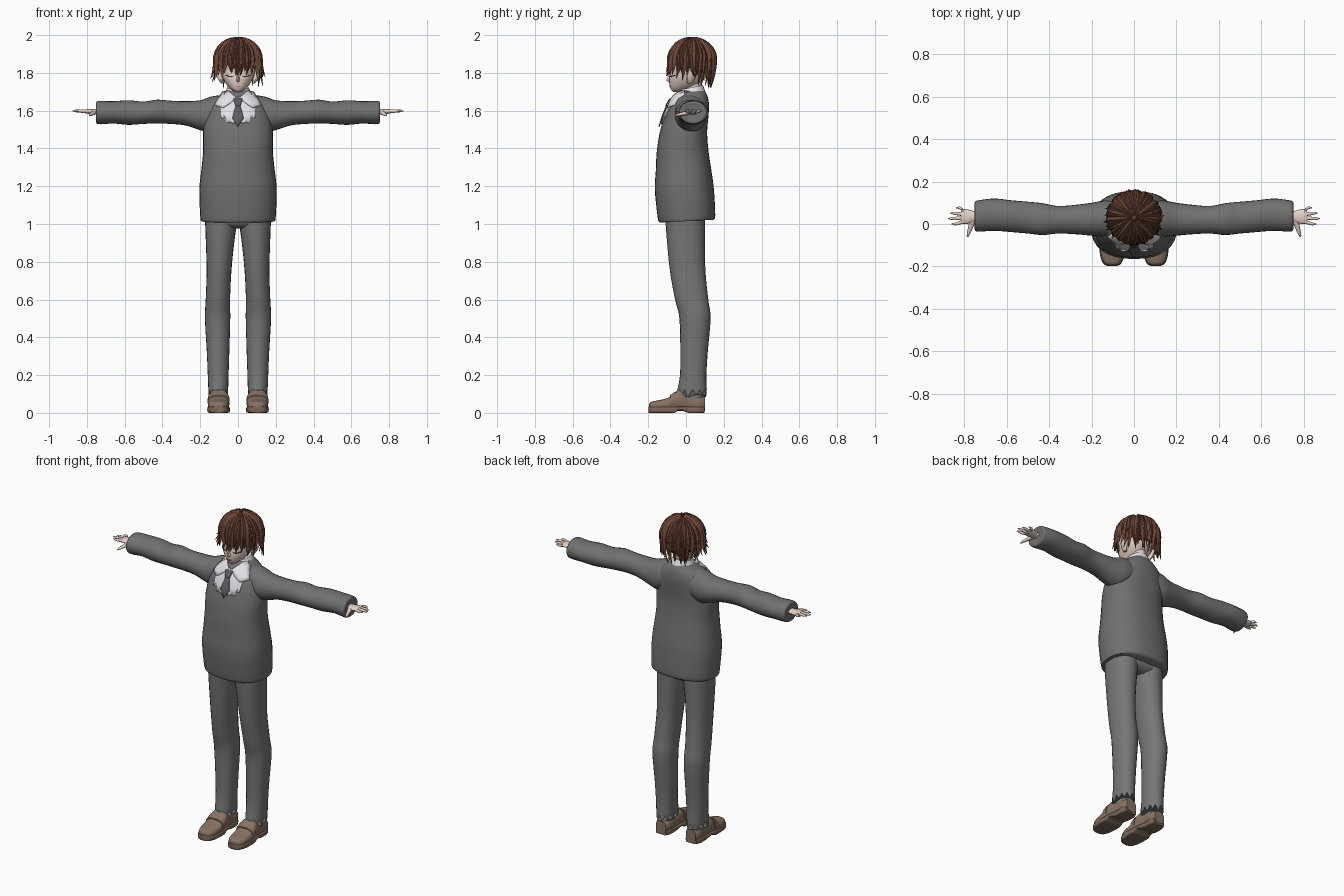
import bpy, bmesh, math, random
from mathutils import Vector, Matrix
from mathutils.bvhtree import BVHTree

random.seed(4)
if "Cube" in bpy.data.objects:
    bpy.data.objects.remove(bpy.data.objects["Cube"])


def material(name, r, g, b):
    m = bpy.data.materials.new(name)
    m.use_nodes = True
    m.diffuse_color = (r, g, b, 1)
    m.node_tree.nodes["Principled BSDF"].inputs["Base Color"].default_value = (r, g, b, 1)
    return m


WOOL = material("sweater grey", .16, .165, .16)
CLOTH = material("trouser grey", .18, .185, .185)
HAIR = material("hair brown", .15, .06, .037)
SKIN = material("skin", .8, .65, .57)
SHIRT = material("shirt white", .85, .85, .9)
TIE = material("tie grey", .11, .115, .125)
LEATHER = material("shoe brown", .25, .17, .125)
SOLE = material("sole brown", .2, .135, .1)
LASH = material("lash dark", .08, .03, .025)
LIP = material("lip rose", .5, .25, .22)


def finish(name, bm, mat, angle=45):
    bmesh.ops.recalc_face_normals(bm, faces=bm.faces)
    mesh = bpy.data.meshes.new(name)
    bm.to_mesh(mesh)
    bm.free()
    mesh.materials.append(mat)
    obj = bpy.data.objects.new(name, mesh)
    bpy.context.collection.objects.link(obj)
    bpy.ops.object.select_all(action="DESELECT")
    obj.select_set(True)
    bpy.context.view_layer.objects.active = obj
    bpy.ops.object.shade_smooth_by_angle(angle=math.radians(angle))
    return obj


def blend(secs, steps):
    """Smoothly resample the sections of a loft."""
    out = []
    for i in range(len(secs) - 1):
        quad = [secs[max(0, min(len(secs) - 1, i + k))] for k in (-1, 0, 1, 2)]
        for j in range(steps):
            t = j / steps
            out.append([b + .5 * t * (c - a + t * (2*a - 5*b + 4*c - d + t * (3*(b - c) + d - a)))
                        for a, b, c, d in zip(*quad)])
    return out + [list(secs[-1])]


def loft(name, axis, secs, mat, sides=24, square=1, ridge=0, steps=4):
    """Sections are (position, low and high of first axis, low and high of second)."""
    bm = bmesh.new()
    rings = []
    for t, a0, a1, b0, b1 in blend(secs, steps):
        ring = []
        for i in range(sides):
            e = math.tau * i / sides
            c, s = (math.copysign(abs(f) ** square, f) for f in (math.cos(e), math.sin(e)))
            s *= 1 - ridge + ridge * abs(s) ** 8
            a = (a0 + a1 + (a1 - a0) * c) / 2
            b = (b0 + b1 + (b1 - b0) * s) / 2
            ring.append(bm.verts.new({"x": (t, a, b), "y": (a, t, b), "z": (a, b, t)}[axis]))
        rings.append(ring)
    for low, high in zip(rings, rings[1:]):
        for i in range(sides):
            k = (i + 1) % sides
            bm.faces.new((low[i], low[k], high[k], high[i]))
    bm.faces.new(rings[0])
    bm.faces.new(rings[-1])
    return finish(name, bm, mat)


def centred(secs):
    """Widen (position, half width, low, high) into full sections."""
    return [(t, -w, w, lo, hi) for t, w, lo, hi in secs]


def mirror(obj):
    twin = obj.copy()
    twin.data = obj.data.copy()
    twin.name = obj.name.replace("left", "right")
    twin.data.transform(Matrix.Scale(-1, 4, (1, 0, 0)))
    twin.data.flip_normals()
    bpy.context.collection.objects.link(twin)


def patch(name, outline, targets, mat, lift):
    """Lay a thin plate, drawn as x and z, on the front of the targets."""
    trees = [BVHTree.FromPolygons([v.co for v in o.data.vertices],
                                  [p.vertices for p in o.data.polygons]) for o in targets]
    bm = bmesh.new()
    bm.faces.new([bm.verts.new((x, 0, z)) for x, z in outline])
    bmesh.ops.triangulate(bm, faces=bm.faces[:])
    bmesh.ops.subdivide_edges(bm, edges=bm.edges[:], cuts=3, use_grid_fill=True)
    for v in bm.verts:
        hits = [t.ray_cast(Vector((v.co.x, -1, v.co.z)), Vector((0, 1, 0)))[0] for t in trees]
        v.co.y = min([h.y for h in hits if h] or [0]) - lift
    obj = finish(name, bm, mat)
    mod = obj.modifiers.new("thickness", "SOLIDIFY")
    mod.thickness, mod.offset = .006, 0
    return obj


# Sweater body and sleeves
torso = loft("sweater_body", "z", centred([
    (1.015, .195, -.14, .145), (1.04, .2, -.15, .155), (1.18, .205, -.165, .148),
    (1.28, .195, -.16, .135), (1.38, .185, -.155, .12), (1.48, .185, -.14, .112),
    (1.56, .175, -.118, .118), (1.62, .155, -.095, .122), (1.66, .125, -.072, .118),
    (1.69, .085, -.05, .108), (1.71, .055, -.025, .095)]), WOOL, 32, .85)
for v in torso.data.vertices:  # hem rises toward the back
    v.co.z += max(0, 1.1 - v.co.z) * .6 * v.co.y
mirror(loft("left_sleeve", "x", [
    (.07, -.06, .105, 1.51, 1.685), (.14, -.06, .11, 1.485, 1.675), (.2, -.055, .1, 1.497, 1.655),
    (.28, -.048, .09, 1.522, 1.65), (.36, -.045, .085, 1.53, 1.653), (.43, -.052, .098, 1.532, 1.658),
    (.5, -.045, .105, 1.53, 1.648), (.58, -.038, .112, 1.525, 1.655), (.66, -.032, .12, 1.532, 1.65),
    (.73, -.036, .112, 1.528, 1.652), (.75, -.03, .105, 1.535, 1.645),
    (.748, -.01, .085, 1.56, 1.63)], WOOL))

# Trousers with pressed creases and a ragged hem
loft("trouser_hips", "z", centred([(.975, .1, -.06, .06), (1, .165, -.1, .095),
                                   (1.07, .17, -.11, .1)]), CLOTH, square=.8)
leg = loft("left_trouser_leg", "z", [
    (.125, .052, .157, -.045, .11), (.2, .05, .16, -.032, .108), (.32, .046, .165, -.03, .115),
    (.5, .041, .175, -.035, .13), (.6, .042, .171, -.058, .118), (.75, .035, .166, -.085, .103),
    (.9, .02, .17, -.1, .1), (1.03, .002, .175, -.11, .1)], CLOTH, square=.85, ridge=.07)
for i in range(24):
    leg.data.vertices[i].co.z -= (i % 2) * random.uniform(.025, .045)
mirror(leg)
mirror(loft("left_sock", "z", [(.04, .06, .148, -.03, .098), (.17, .06, .148, -.025, .1)], CLOTH))

# Loafers: upper, sole and instep strap
shape = [(-.195, .018, .045), (-.185, .038, .058), (-.15, .053, .066), (-.1, .057, .078),
         (-.06, .055, .105), (-.03, .052, .125), (.02, .046, .1), (.07, .046, .092), (.1, .034, .085)]
mid = .103
mirror(loft("left_shoe_upper", "y", [(y, mid - w, mid + w, .01, top) for y, w, top in shape],
            LEATHER, square=.75))
mirror(loft("left_shoe_sole", "y", [
    (y - .003, mid - w - .003, mid + w + .003, .014 if -.04 < y < .01 else 0, .034)
    for y, w, top in shape], SOLE, square=.35))
mirror(loft("left_shoe_strap", "y", [(y, mid - .058, mid + .058, .02, top)
            for y, top in ((-.085, .094), (-.055, .114))], LEATHER, square=.75))

# Hands
mirror(loft("left_palm", "x", [(.72, .012, .062, 1.575, 1.61), (.76, .008, .062, 1.58, 1.608),
                               (.79, .0, .07, 1.583, 1.608), (.815, .003, .068, 1.587, 1.606)], SKIN))
for i, finger in enumerate(("index", "middle", "ring", "little")):
    y = .011 + .017 * i
    tip = (.86, .876, .866, .84)[i]
    end = y + (i - 1.3) * .008
    mirror(loft("left_%s_finger" % finger, "x", [
        (.805, y - .009, y + .009, 1.587, 1.606), (tip - .02, end - .007, end + .007, 1.591, 1.606),
        (tip, end - .002, end + .002, 1.597, 1.601)], SKIN, 10))
mirror(loft("left_thumb", "y", [(-.062, .783, .788, 1.571, 1.576), (-.045, .772, .788, 1.571, 1.585),
                                (.015, .745, .776, 1.578, 1.603)], SKIN, 10))

# Neck and head
loft("neck", "z", centred([(1.64, .05, -.02, .09), (1.7, .043, -.015, .08),
                           (1.78, .045, -.01, .09)]), SKIN)
head = loft("head", "z", centred([
    (1.7, .012, -.07, -.03), (1.712, .034, -.08, .01), (1.735, .058, -.087, .06),
    (1.77, .08, -.09, .1), (1.81, .092, -.084, .125), (1.87, .1, -.085, .14),
    (1.93, .085, -.06, .12), (1.97, .03, .0, .07)]), SKIN, square=.92)
loft("nose", "z", centred([(1.752, .004, -.092, -.07), (1.763, .01, -.104, -.07),
                           (1.8, .004, -.087, -.07)]), SKIN, 10)
mirror(loft("left_ear", "z", [(1.745, .075, .09, .01, .035), (1.765, .08, .105, .005, .045),
                              (1.8, .08, .118, .01, .06), (1.815, .085, .108, .025, .05)], SKIN, 12))
mirror(patch("left_closed_eye", [(.022, 1.783), (.04, 1.777), (.064, 1.784), (.066, 1.79),
                                 (.04, 1.783)], [head], LASH, .002))
patch("mouth", [(-.014, 1.731), (.014, 1.731), (.01, 1.728), (-.01, 1.728)], [head], LIP, .002)

# Shirt collar, shirt front and tie
collar = loft("shirt_collar", "z", centred([(1.65, .092, -.058, .112), (1.69, .074, -.045, .102),
                                            (1.725, .057, -.03, .09)]), SHIRT, steps=3)
for v in collar.data.vertices:
    v.co.z += .2 * (v.co.y - .04)
chest = [torso, collar]
mirror(patch("left_collar_wing", [(.008, 1.668), (.05, 1.705), (.082, 1.7), (.125, 1.63),
                                  (.078, 1.615), (.04, 1.64)], chest, SHIRT, .009))
mirror(patch("left_shirt_front", [(0, 1.67), (.06, 1.67), (.092, 1.615), (.088, 1.56), (.066, 1.563),
                                  (.062, 1.535), (.04, 1.54), (.022, 1.53), (.01, 1.58)],
             chest, SHIRT, .004))
patch("tie_blade", [(-.011, 1.632), (.011, 1.632), (.03, 1.56), (0, 1.515), (-.03, 1.56)],
      chest, TIE, .011)
patch("tie_knot", [(-.024, 1.664), (.024, 1.664), (.013, 1.625), (-.013, 1.625)], chest, TIE, .015)

# Hair: a scalp cap covered with pointed locks
CENTRE = Vector((0, .032, 1.862))
SIZE = Vector((.122, .122, .122))
cap = bmesh.new()
bmesh.ops.create_uvsphere(cap, u_segments=32, v_segments=20, radius=1)
bmesh.ops.delete(cap, geom=[v for v in cap.verts if v.co.z < -.35 + min(.15, -.45 * v.co.y)],
                 context="VERTS")
for v in cap.verts:
    v.co = CENTRE + v.co * SIZE
finish("hair_cap", cap, HAIR)


def add_lock(bm, angle, start, end, width, flare, drift):
    """One strand over the skull; angle zero is the front."""
    rings = []
    count = 9
    for i in range(count + 1):
        u = i / count
        polar = start + u * 1.9
        a = angle + drift * u * u
        out = Vector((math.sin(a), -math.cos(a), 0))
        side = Vector((math.cos(a), math.sin(a), 0))
        r = math.sin(min(polar, math.pi / 2))
        z = CENTRE.z + SIZE.z * math.cos(polar)
        if polar > math.pi / 2:
            f = (polar - math.pi / 2) / (start + 1.9 - math.pi / 2)
            z = CENTRE.z + (end - CENTRE.z) * f
            r += -.22 * f * f * max(0, -math.cos(a)) + flare * f * f
        p = CENTRE + out * SIZE.x * r
        p.z = z
        w = width * min(1, .35 + 1.6 * u) * (1 - u ** 3) + .0005
        normal = (out * r + Vector((0, 0, max(0, math.cos(polar))))).normalized()
        rings.append([bm.verts.new(p + q) for q in (
            side * w, normal * (.003 + w * .55), side * -w, normal * -w * .4)])
    for low, high in zip(rings, rings[1:]):
        for k in range(4):
            n = (k + 1) % 4
            bm.faces.new((low[k], low[n], high[n], high[k]))
    bm.faces.new(rings[0])
    bm.faces.new(rings[-1])


locks = bmesh.new()
for layer, (number, start) in enumerate(((34, .55), (26, .3), (18, .08))):
    for i in range(number):
        a = math.tau * (i + random.uniform(-.3, .3)) / number
        front = math.cos(a)
        end = 1.752 + .042 * max(front, 0) - .03 * max(-front, 0) + layer * .015
        if abs(front) < .3:
            end += .02
        add_lock(locks, a, start, end + random.uniform(-.012, .02), random.uniform(.015, .021),
                 random.uniform(-.04, .12) + .12 * (abs(front) < .7) * random.random(),
                 random.uniform(-.22, .22))
finish("hair_locks", locks, HAIR, 60)
